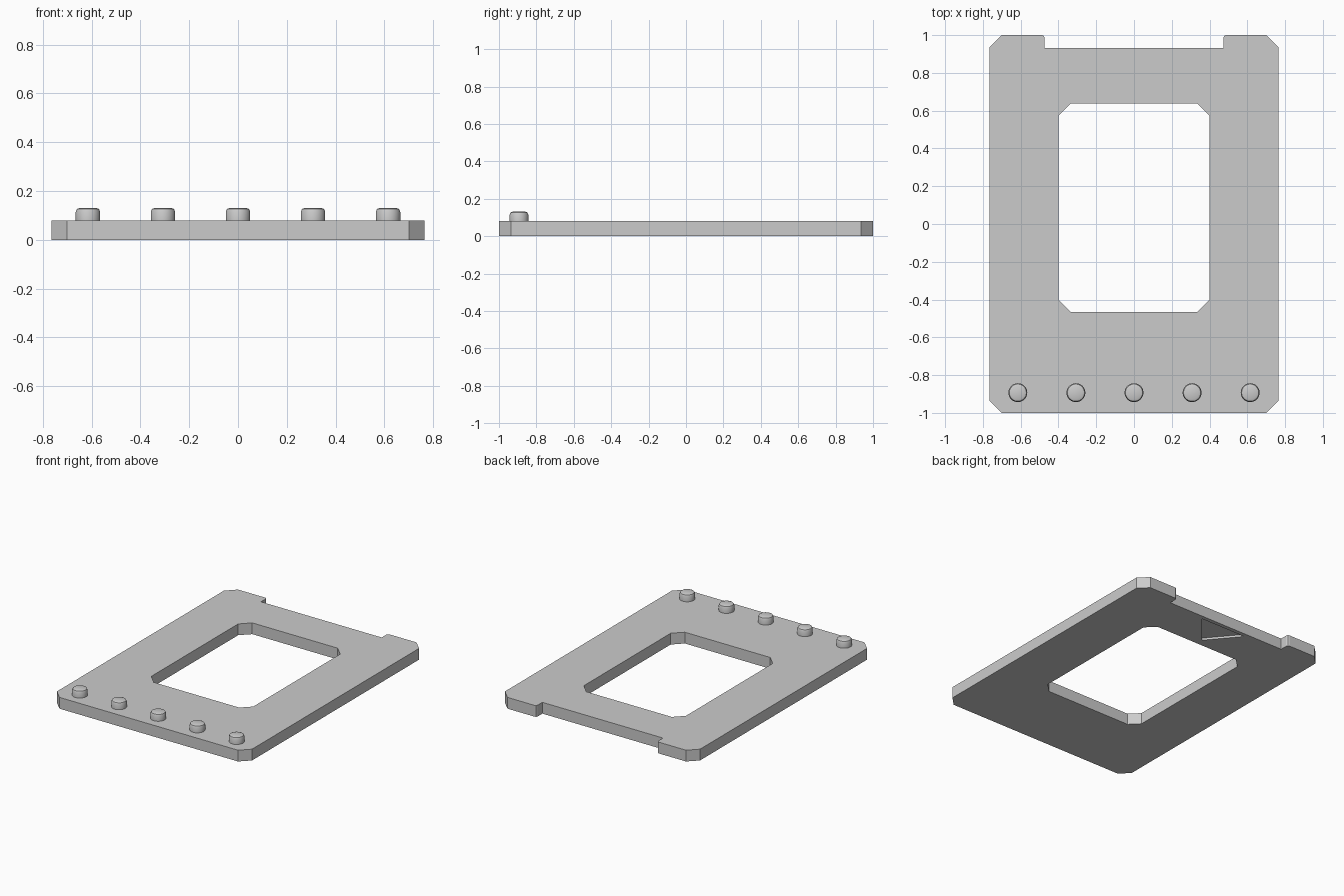
import bpy
import bmesh

if "Cube" in bpy.data.objects:
    bpy.data.objects.remove(bpy.data.objects["Cube"], do_unlink=True)

THICK = 0.08

grey = bpy.data.materials.new("plain grey")
grey.use_nodes = True
colour = (0.6, 0.6, 0.6, 1)
grey.diffuse_color = colour
grey.node_tree.nodes["Principled BSDF"].inputs["Base Color"].default_value = colour


def finish(name, bm):
    mesh = bpy.data.meshes.new(name)
    bmesh.ops.recalc_face_normals(bm, faces=bm.faces)
    bm.to_mesh(mesh)
    bm.free()
    mesh.materials.append(grey)
    obj = bpy.data.objects.new(name, mesh)
    bpy.context.collection.objects.link(obj)
    return obj


def prism(name, outline, z0, z1):
    """Extrude a flat outline from z0 up to z1."""
    bm = bmesh.new()
    face = bm.faces.new([bm.verts.new((x, y, z0)) for x, y in outline])
    grown = bmesh.ops.extrude_face_region(bm, geom=[face])["geom"]
    verts = [g for g in grown if isinstance(g, bmesh.types.BMVert)]
    bmesh.ops.translate(bm, verts=verts, vec=(0, 0, z1 - z0))
    return finish(name, bm)


def mirrored(half):
    """Close a right-hand outline with its mirror image in x."""
    return half + [(-x, y) for x, y in reversed(half)]


def cut(target, cutter):
    cutter.hide_render = True
    mod = target.modifiers.new(cutter.name, 'BOOLEAN')
    mod.operation = 'DIFFERENCE'
    mod.solver = 'EXACT'
    mod.object = cutter
    bpy.context.view_layer.objects.active = target
    bpy.ops.object.modifier_apply(modifier=mod.name)
    bpy.data.objects.remove(cutter, do_unlink=True)


# Base plate with clipped corners and two rear tabs
plate = prism("base_plate", mirrored([
    (0.70, -1), (0.765, -0.935), (0.765, 0.935), (0.70, 1),
    (0.487, 1), (0.478, 0.996), (0.473, 0.985), (0.473, 0.933)]), 0, THICK)

# Central window with clipped corners
cut(plate, prism("window_cutter", mirrored([
    (0.335, -0.465), (0.40, -0.40), (0.40, 0.573), (0.335, 0.638)]), -0.1, 0.2))

# Shallow arrow recess under the rear bar
cut(plate, prism("arrow_cutter", [(0, 0.69), (0.18, 0.905), (-0.18, 0.905)],
                 -0.1, 0.015))

# Row of rounded studs along the front
for i in range(-2, 3):
    bm = bmesh.new()
    bmesh.ops.create_cone(bm, cap_ends=True, segments=32, radius1=0.05,
                          radius2=0.05, depth=0.051)
    rim = [e for e in bm.edges if all(v.co.z > 0 for v in e.verts)]
    bmesh.ops.bevel(bm, geom=rim, offset=0.016, segments=2, profile=0.5,
                    affect='EDGES')
    stud = finish(f"stud_{i + 3}", bm)
    stud.location = (i * 0.3075, -0.893, THICK + 0.0255)
    bpy.ops.object.select_all(action='DESELECT')
    stud.select_set(True)
    bpy.context.view_layer.objects.active = stud
    bpy.ops.object.shade_smooth_by_angle(angle=0.6)
